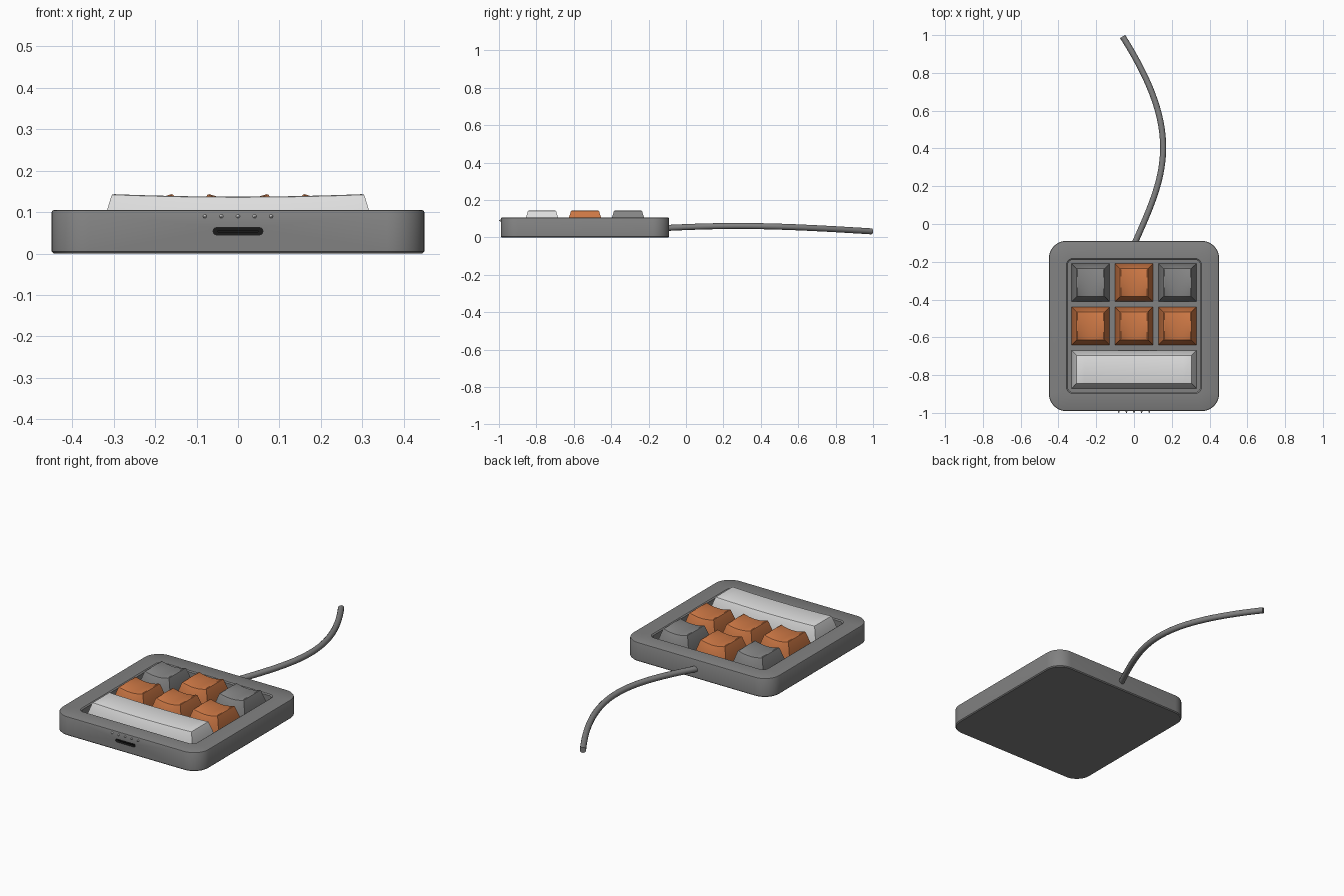
import bpy, bmesh, math
from mathutils import Vector

if "Cube" in bpy.data.objects:
    bpy.data.objects.remove(bpy.data.objects["Cube"])


def mat(name, r, g, b):
    m = bpy.data.materials.new(name)
    m.diffuse_color = (r, g, b, 1)
    m.use_nodes = True
    m.node_tree.nodes["Principled BSDF"].inputs["Base Color"].default_value = m.diffuse_color
    return m


GREY = mat("case grey", 0.22, 0.22, 0.22)
KEYGREY = mat("key grey", 0.24, 0.24, 0.24)
ORANGE = mat("orange", 0.62, 0.19, 0.06)
WHITE = mat("off white", 0.74, 0.74, 0.74)
BLACK = mat("black", 0.01, 0.01, 0.01)


def finish(bm, name, material, angle=30):
    bmesh.ops.recalc_face_normals(bm, faces=bm.faces)
    me = bpy.data.meshes.new(name)
    bm.to_mesh(me)
    bm.free()
    ob = bpy.data.objects.new(name, me)
    bpy.context.collection.objects.link(ob)
    me.materials.append(material)
    smooth(ob, angle)
    return ob


def smooth(ob, angle):
    bpy.ops.object.select_all(action='DESELECT')
    ob.select_set(True)
    bpy.context.view_layer.objects.active = ob
    bpy.ops.object.shade_smooth_by_angle(angle=math.radians(angle))


def rounded(hx, hy, r, n=10):
    """Points of a rounded rectangle about the origin."""
    pts = []
    for k, (sx, sy) in enumerate([(1, 1), (-1, 1), (-1, -1), (1, -1)]):
        for i in range(n + 1):
            a = math.pi / 2 * (k + i / n)
            pts.append((sx * (hx - r) + r * math.cos(a), sy * (hy - r) + r * math.sin(a)))
    return pts


def loft(loops):
    """Closed solid through loops of 3D points."""
    bm = bmesh.new()
    rings = [[bm.verts.new(p) for p in lp] for lp in loops]
    n = len(rings[0])
    for a, b in zip(rings, rings[1:]):
        for i in range(n):
            j = (i + 1) % n
            bm.faces.new((a[i], a[j], b[j], b[i]))
    bm.faces.new(rings[0])
    bm.faces.new(rings[-1])
    return bm


# Case with a sunken key well
CY = -0.54
sections = [(0.445, 0.085, 0), (0.45, 0.09, 0.005), (0.45, 0.09, 0.1), (0.448, 0.088, 0.1035),
            (0.445, 0.085, 0.105), (0.357, 0.032, 0.105), (0.35, 0.025, 0.1), (0.35, 0.025, 0.045)]
case = finish(loft([[(x, y + CY, z) for x, y in rounded(h, h, r)] for h, r, z in sections]),
              "case", GREY)

# Port slot cut into the front
slot = finish(loft([[(x, y, z + 0.054) for x, z in rounded(0.06, 0.0085, 0.008)]
                    for y in (-1.05, -0.965)]), "slot_cutter", BLACK)
slot.hide_render = True
cut = case.modifiers.new("slot", 'BOOLEAN')
cut.object = slot
cut.operation = 'DIFFERENCE'
cut.solver = 'EXACT'
cut.material_mode = 'TRANSFER'
bpy.context.view_layer.objects.active = case
bpy.ops.object.modifier_apply(modifier="slot")
bpy.data.objects.remove(slot)
smooth(case, 30)

# Port tongue
finish(loft([[(x, y, z + 0.054) for x, z in rounded(0.05, 0.003, 0.0028, 4)]
             for y in (-0.983, -0.96)]), "port_tongue", BLACK)

# Row of indicator lights
for i in range(5):
    bm = bmesh.new()
    bmesh.ops.create_uvsphere(bm, u_segments=16, v_segments=10, radius=0.0045)
    for v in bm.verts:
        v.co = Vector((v.co.x + (i - 2) * 0.04, v.co.y * 2 - 0.991, v.co.z + 0.09))
    finish(bm, "indicator_light_%d" % (i + 1), WHITE)


def key(name, x, y, hx, material, dish, n=16):
    """Tapered keycap whose top is dished from side to side."""
    bm = bmesh.new()
    rings = []
    for inset, z, d in [(0, 0.046, 0), (0.0, 0.058, 0), (0.024, 0.138, 0.9),
                        (0.026, 0.142, 1), (0.031, 0.1435, 1)]:
        ring = []
        for s in (-1, 1):
            for i in range(n + 1):
                u = (2 * i / n - 1) * -s
                ring.append(bm.verts.new((x + u * (hx - inset), y + s * (0.1 - inset),
                                          z - d * dish * (1 - u * u))))
        rings.append(ring)
    m = 2 * (n + 1)
    for a, b in zip(rings, rings[1:]):
        for i in range(m):
            j = (i + 1) % m
            bm.faces.new((a[i], a[j], b[j], b[i]))
    for ring in (rings[0], rings[-1]):
        for i in range(n):
            bm.faces.new((ring[i], ring[i + 1], ring[m - 2 - i], ring[m - 1 - i]))
    finish(bm, name, material)


# Six square keys and one wide bar
layout = [(-0.31, (KEYGREY, ORANGE, KEYGREY), "top"), (-0.54, (ORANGE,) * 3, "middle")]
for y, mats, row in layout:
    for i, m in enumerate(mats):
        key("%s_key_%d" % (row, i + 1), (i - 1) * 0.23, y, 0.1, m, 0.012)
key("wide_key", 0, -0.77, 0.33, WHITE, 0.006)

# Cable
cu = bpy.data.curves.new("cable", 'CURVE')
cu.dimensions = '3D'
cu.bevel_depth = 0.016
cu.bevel_resolution = 4
cu.resolution_u = 32
cu.use_fill_caps = True
sp = cu.splines.new('BEZIER')
sp.bezier_points.add(1)
a, b = sp.bezier_points
for p in (a, b):
    p.handle_left_type = p.handle_right_type = 'FREE'
a.co, a.handle_left, a.handle_right = (0, -0.11, 0.05), (-0.1, -0.3, 0.05), (0.16, 0.25, 0.068)
b.co, b.handle_left, b.handle_right = (-0.06, 0.992, 0.032), (0.27, 0.47, 0.065), (-0.2, 1.2, 0.0)
cu.materials.append(GREY)
cable = bpy.data.objects.new("cable", cu)
bpy.context.collection.objects.link(cable)
